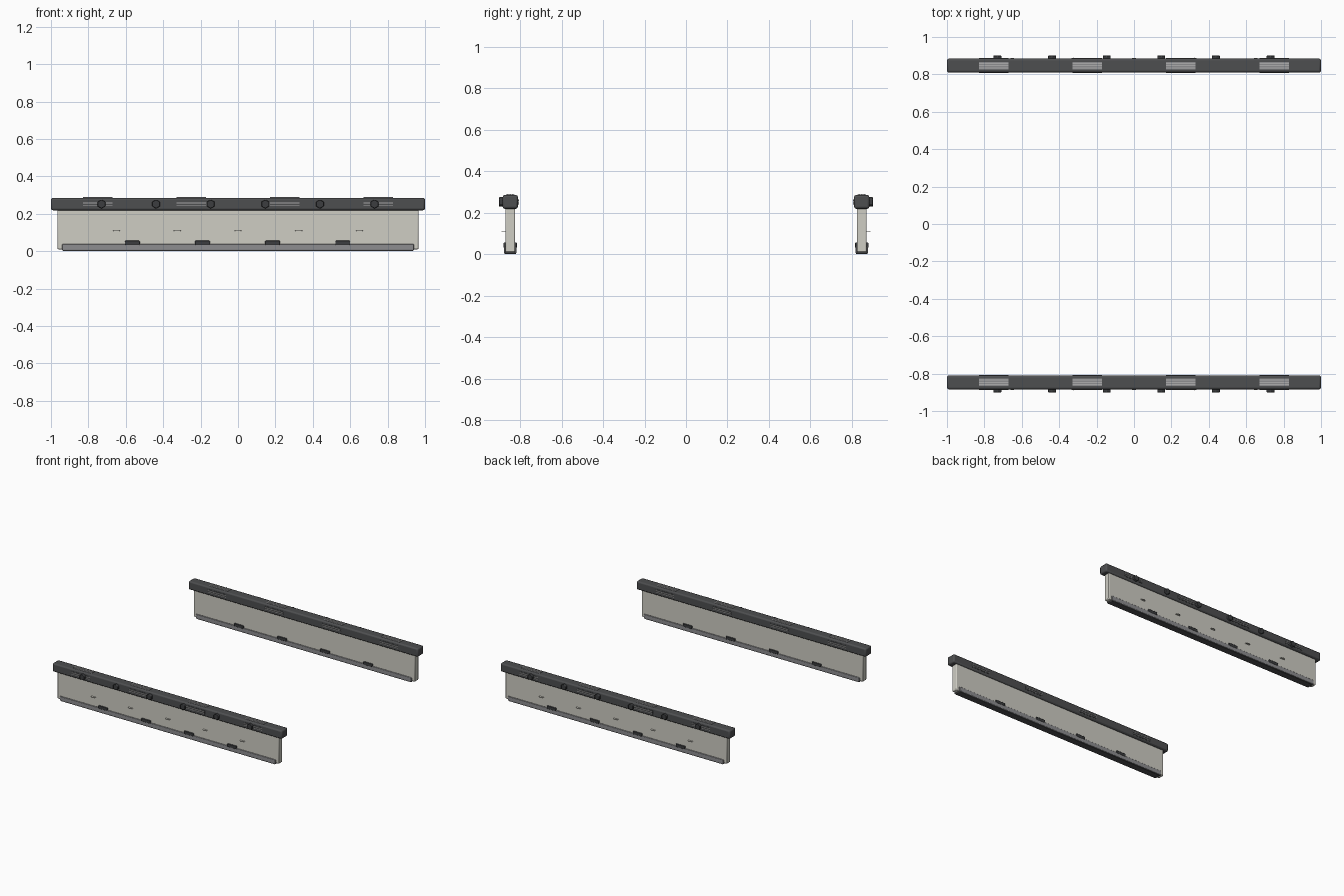
import bpy
import math

cube = bpy.data.objects.get("Cube")
if cube:
    bpy.data.objects.remove(cube, do_unlink=True)


def material(name, r, g, b):
    m = bpy.data.materials.new(name)
    m.use_nodes = True
    m.diffuse_color = (r, g, b, 1)
    m.node_tree.nodes["Principled BSDF"].inputs["Base Color"].default_value = (r, g, b, 1)
    return m


PANEL = material("warm off white", 0.62, 0.61, 0.55)
RAIL = material("charcoal", 0.075, 0.077, 0.08)
BOLT = material("dark steel", 0.045, 0.047, 0.05)
SHOE = material("mid grey", 0.27, 0.27, 0.28)
RIB = material("light grey", 0.42, 0.42, 0.42)

WALL_Y = 0.847


def finish(obj, name, mat, bevel):
    obj.name = name
    obj.data.materials.append(mat)
    if bevel:
        mod = obj.modifiers.new("Bevel", "BEVEL")
        mod.width = bevel
        mod.segments = 2
        bpy.ops.object.shade_smooth_by_angle(angle=math.radians(35))
    return obj


def box(name, x, y, z, mat, bevel=0):
    """Box from three (low, high) ranges."""
    ranges = (x, y, z)
    bpy.ops.mesh.primitive_cube_add(size=1, location=[sum(r) / 2 for r in ranges])
    obj = bpy.context.object
    obj.scale = [abs(r[1] - r[0]) for r in ranges]
    bpy.ops.object.transform_apply(location=False, rotation=False, scale=True)
    return finish(obj, name, mat, bevel)


def cylinder(name, loc, radius, depth, mat, sides, rot=(0, 0, 0), bevel=0):
    bpy.ops.mesh.primitive_cylinder_add(vertices=sides, radius=radius, depth=depth,
                                        location=loc, rotation=rot)
    return finish(bpy.context.object, name, mat, bevel)


def build_wall(side, tag):
    # side is the outward y direction
    def y(a, b):
        return tuple(sorted((side * (WALL_Y + a), side * (WALL_Y + b))))

    # main panel and cap rail
    box(tag + "_panel", (-0.965, 0.965), y(-0.024, 0.024), (0.01, 0.23), PANEL, 0.006)
    box(tag + "_top_rail", (-1, 1), y(-0.037, 0.037), (0.219, 0.285), RAIL, 0.01)

    # bottom channel with two lips
    box(tag + "_shoe_base", (-0.935, 0.935), y(-0.028, 0.028), (0, 0.012), RAIL, 0.004)
    for s, where in ((1, "outer"), (-1, "inner")):
        box(f"{tag}_shoe_lip_{where}", (-0.94, 0.94), y(s * 0.022, s * 0.031),
            (0.004, 0.039), SHOE, 0.004)
        # clips over the lips
        for i in range(4):
            cx = -0.565 + 0.375 * i
            box(f"{tag}_clip_{where}_{i}", (cx - 0.04, cx + 0.04), y(s * 0.02, s * 0.033),
                (0.032, 0.056), BOLT, 0.004)

    # grip pads with ribs running along the rail
    for i in range(4):
        cx = -0.75 + 0.5 * i
        span = (cx - 0.08, cx + 0.08)
        box(f"{tag}_grip_top_{i}", span, y(-0.02, 0.02), (0.283, 0.2865), SHOE)
        for k in (-1, 0, 1):
            c = k * 0.012
            box(f"{tag}_grip_top_rib_{i}_{k + 1}", span, y(c - 0.003, c + 0.003),
                (0.285, 0.289), RIB)
        for s, where in ((1, "outer"), (-1, "inner")):
            box(f"{tag}_grip_{where}_{i}", span, y(s * 0.034, s * 0.0385),
                (0.237, 0.267), RAIL)
            for k in (-1, 1):
                c = 0.252 + k * 0.006
                box(f"{tag}_grip_{where}_rib_{i}_{k + 1}", span, y(s * 0.036, s * 0.041),
                    (c - 0.002, c + 0.002), RIB)

    # hexagonal bolts on the outside of the rail
    for i in range(6):
        bx = -0.73 + 0.292 * i
        cylinder(f"{tag}_bolt_{i}", (bx, side * (WALL_Y + 0.043), 0.252), 0.024, 0.022,
                 BOLT, 6, (math.pi / 2, 0, 0), 0.003)

    # thin tabs on the outside of the panel
    for i in range(5):
        cylinder(f"{tag}_tab_{i}", (-0.65 + 0.325 * i, side * (WALL_Y + 0.022), 0.11),
                 0.02, 0.003, PANEL, 16)


build_wall(-1, "front")
build_wall(1, "back")
